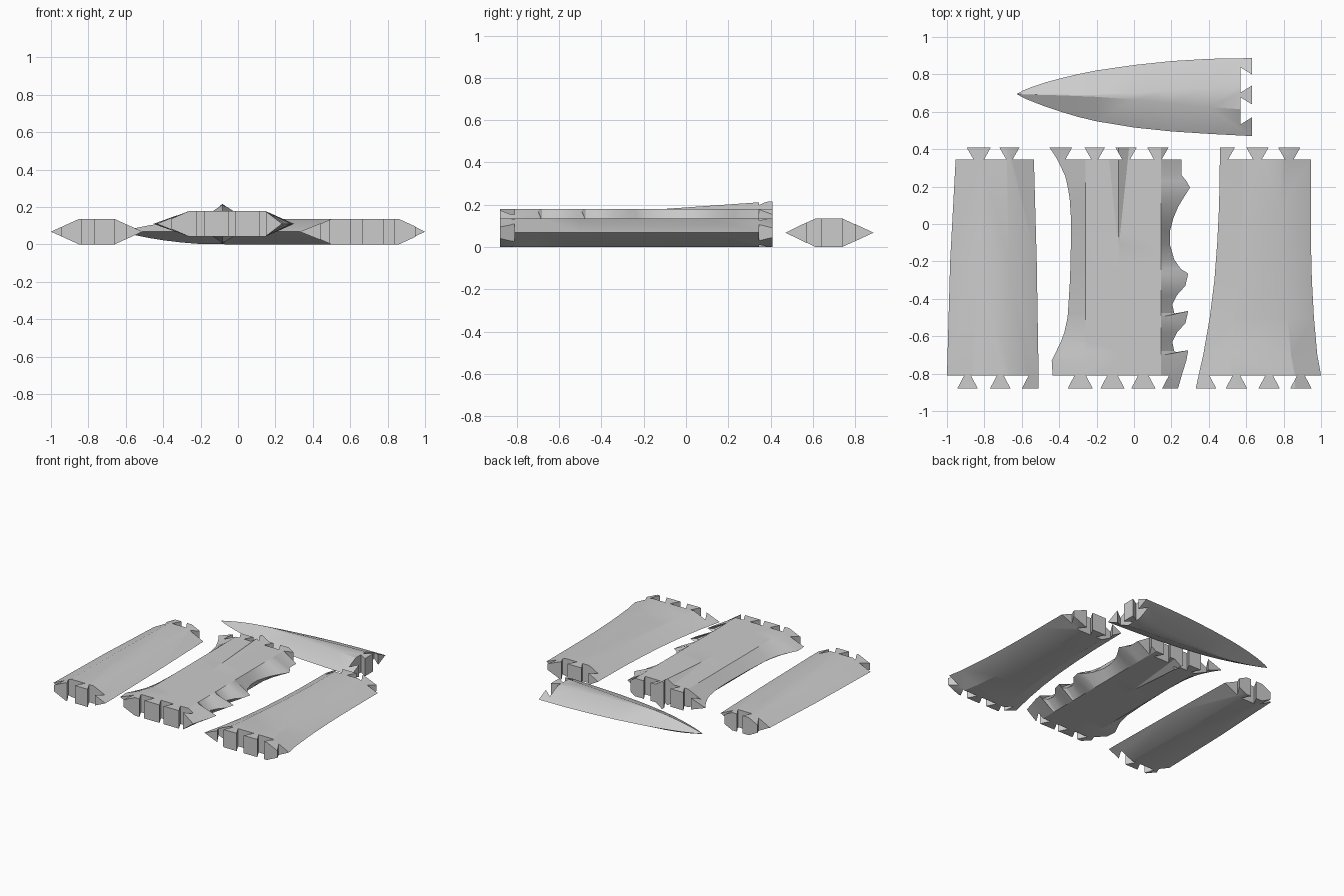
import bpy, bmesh, math

if "Cube" in bpy.data.objects:
    bpy.data.objects.remove(bpy.data.objects["Cube"])

steel = bpy.data.materials.new("grey steel")
steel.diffuse_color = (0.6, 0.6, 0.6, 1)
steel.use_nodes = True
steel.node_tree.nodes["Principled BSDF"].inputs["Base Color"].default_value = steel.diffuse_color
BIG = 3.0


def interp(table, v, col):
    """Piecewise linear lookup in rows sorted by their first column."""
    t = sorted(table)
    if v <= t[0][0]:
        return t[0][col]
    for p, q in zip(t, t[1:]):
        if v <= q[0]:
            return p[col] + (q[col] - p[col]) * (v - p[0]) / (q[0] - p[0])
    return t[-1][col]


def make_object(name, bm, swap):
    if swap:  # length runs along x instead of y
        for v in bm.verts:
            v.co.x, v.co.y = v.co.y, v.co.x
    bmesh.ops.recalc_face_normals(bm, faces=bm.faces)
    me = bpy.data.meshes.new(name)
    bm.to_mesh(me)
    bm.free()
    me.materials.append(steel)
    ob = bpy.data.objects.new(name, me)
    bpy.context.collection.objects.link(ob)
    return ob


def loft(name, rings, swap=False):
    bm = bmesh.new()
    vs = [[bm.verts.new(p) for p in ring] for ring in rings]
    n = len(vs[0])
    for r0, r1 in zip(vs, vs[1:]):
        for i in range(n):
            j = (i + 1) % n
            bm.faces.new((r0[i], r0[j], r1[j], r1[i]))
    bm.faces.new(vs[0])
    bm.faces.new(vs[-1][::-1])
    return make_object(name, bm, swap)


def hexagon(v, l, a, b, r, zc, h, rv=None, ridge=None):
    """Flattened six-sided blade section; ridge = (centre, half width, height)."""
    rv = v if rv is None else rv
    top = [(a, h), (b, h)]
    if ridge:
        c, w, k = ridge
        top[1:1] = [(c - w, h), (c, h + k), (c + w, h)]
    pts = [(l, v, zc)] + [(x, v, zc + z) for x, z in top]
    pts += [(r, rv, zc)] + [(x, v, zc - z) for x, z in reversed(top)]
    return pts


def dovetail(ob, teeth, root, end, swap=False, inset=0.037):
    """Cut the gaps between flared teeth out of one end of a segment."""
    s = 1 if end > root else -1
    over = 0.02 * s
    k = inset * over / (end - root)
    edges = [(-BIG, -BIG)] + teeth + [(BIG, BIG)]
    bm = bmesh.new()
    for (_, g0), (g1, _) in zip(edges, edges[1:]):
        if g1 - g0 < 0.001 or abs(g0) == abs(g1) == BIG and g0 == g1:
            continue
        quad = [(g0 - inset, root), (g1 + inset, root),
                (g1 - k, end + over), (g0 + k, end + over)]
        lo = [bm.verts.new((x, y, -1)) for x, y in quad]
        hi = [bm.verts.new((x, y, 1)) for x, y in quad]
        bm.faces.new(lo)
        bm.faces.new(hi)
        for i in range(4):
            j = (i + 1) % 4
            bm.faces.new((lo[i], lo[j], hi[j], hi[i]))
    cutter = make_object("gap_cutter", bm, swap)
    mod = ob.modifiers.new("gaps", 'BOOLEAN')
    mod.operation, mod.solver, mod.object = 'DIFFERENCE', 'EXACT', cutter
    bpy.context.view_layer.objects.active = ob
    bpy.ops.object.modifier_apply(modifier=mod.name)
    bpy.data.objects.remove(cutter, do_unlink=True)


def finish(ob):
    bpy.ops.object.select_all(action='DESELECT')
    ob.select_set(True)
    bpy.context.view_layer.objects.active = ob
    bpy.ops.object.shade_smooth_by_angle(angle=math.radians(25))


ROOT_B, END_B, ROOT_F, END_F = 0.345, 0.41, -0.81, -0.88
ZC, H = 0.068, 0.068

# Straight segment, gently tapered: (y, left tip, flat start, flat end, right tip)
rows = [(END_F, -1.0, -0.85, -0.66, -0.51), (ROOT_F, -1.0, -0.85, -0.66, -0.51),
        (-0.2, -0.983, -0.84, -0.67, -0.52), (END_B, -0.95, -0.82, -0.68, -0.537)]
ob = loft("straight_segment", [hexagon(*r, ZC, H) for r in rows])
dovetail(ob, [(-0.895, -0.765), (-0.72, -0.612)], ROOT_B, END_B)
dovetail(ob, [(-0.945, -0.835), (-0.77, -0.66), (-0.60, BIG)], ROOT_F, END_F)
finish(ob)

# Flared segment, widening toward the front
rows = [(END_F, 0.33, 0.50, 0.86, 1.01), (ROOT_F, 0.345, 0.50, 0.86, 1.0),
        (-0.7, 0.37, 0.52, 0.84, 0.98), (-0.5, 0.405, 0.54, 0.82, 0.962),
        (-0.3, 0.43, 0.56, 0.80, 0.951), (-0.1, 0.445, 0.57, 0.79, 0.946),
        (0.1, 0.455, 0.58, 0.785, 0.945), (END_B, 0.46, 0.58, 0.78, 0.945)]
ob = loft("flared_segment", [hexagon(*r, ZC, H) for r in rows])
dovetail(ob, [(-BIG, 0.54), (0.60, 0.72), (0.77, 0.89)], ROOT_B, END_B)
dovetail(ob, [(-BIG, 0.44), (0.49, 0.605), (0.665, 0.78), (0.835, 0.95)],
         ROOT_F, END_F)
finish(ob)

# Notched segment: smooth left edge (y, x) and scalloped right edge (x, y)
left = [(-0.88, -0.42), (-0.81, -0.435), (-0.76, -0.455), (-0.7, -0.425),
        (-0.6, -0.377), (-0.5, -0.355), (-0.3, -0.342), (0, -0.335),
        (0.15, -0.345), (0.25, -0.365), (0.33, -0.40), (0.41, -0.452)]
right = [(0.25, 0.41), (0.255, 0.345), (0.255, 0.26), (0.28, 0.23), (0.30, 0.195),
         (0.265, 0.14), (0.235, 0.09), (0.21, 0.03), (0.192, -0.04), (0.192, -0.11),
         (0.215, -0.19), (0.25, -0.24), (0.29, -0.265), (0.275, -0.33),
         (0.23, -0.38), (0.205, -0.43), (0.215, -0.475), (0.25, -0.492),
         (0.29, -0.465), (0.275, -0.53), (0.23, -0.58), (0.205, -0.63),
         (0.215, -0.68), (0.25, -0.697), (0.29, -0.675), (0.28, -0.73),
         (0.255, -0.81), (0.235, -0.88)]
rings, prev = [], 1.0
for x, y in right:
    v = min(y, prev - 0.006)
    prev = v
    t = max(0, (v + 0.12) / 0.53)      # central ridge rises toward the back
    ridge = (-0.083, 0.002 + 0.055 * t, 0.037 * t)
    rings.append(hexagon(v, interp(left, v, 1), -0.26, 0.145, x, 0.11, 0.069,
                         y, ridge))
ob = loft("notched_segment", rings)
dovetail(ob, [(-BIG, -0.33), (-0.265, -0.155), (-0.10, 0.015), (0.07, 0.185)],
         ROOT_B, END_B)
dovetail(ob, [(-0.355, -0.22), (-0.18, -0.05), (-0.015, 0.115), (0.15, BIG)],
         ROOT_F, END_F)
finish(ob)

# Pointed blade tip: (x, lower edge, flat start, flat end, upper edge, half height)
tip = [(-0.625, 0.694, 0.695, 0.696, 0.697, 0.002),
       (-0.59, 0.674, 0.693, 0.695, 0.715, 0.010),
       (-0.55, 0.657, 0.692, 0.694, 0.731, 0.019),
       (-0.48, 0.630, 0.690, 0.693, 0.755, 0.033),
       (-0.40, 0.603, 0.688, 0.692, 0.777, 0.046),
       (-0.30, 0.573, 0.684, 0.690, 0.801, 0.058),
       (-0.20, 0.549, 0.680, 0.690, 0.821, 0.066),
       (0.0, 0.516, 0.665, 0.700, 0.850, 0.068),
       (0.2, 0.495, 0.645, 0.715, 0.871, 0.068),
       (0.4, 0.482, 0.625, 0.730, 0.883, 0.068),
       (0.63, 0.470, 0.610, 0.740, 0.887, 0.068)]
ob = loft("blade_tip", [hexagon(*r[:5], ZC, r[5]) for r in tip], swap=True)
dovetail(ob, [(-BIG, 0.57), (0.64, 0.74), (0.80, BIG)], 0.57, 0.63, swap=True)
finish(ob)
